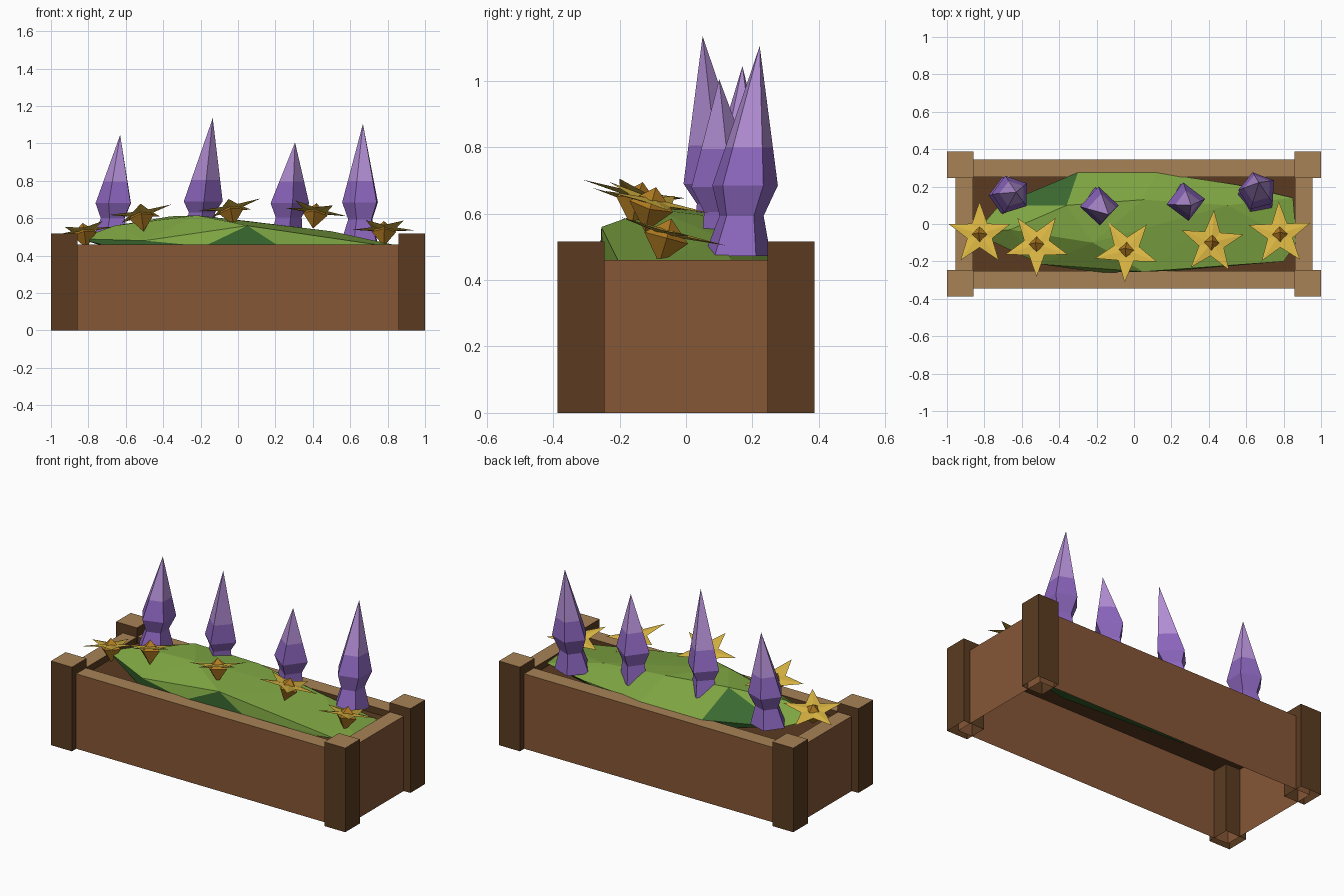
import bpy, bmesh
from math import sin, cos, pi, radians
from mathutils import Vector

if "Cube" in bpy.data.objects:
    bpy.data.objects.remove(bpy.data.objects["Cube"])


def material(name, r, g, b):
    """Flat material from an 8-bit display colour."""
    col = [((c / 255 + 0.055) / 1.055) ** 2.4 for c in (r, g, b)] + [1]
    m = bpy.data.materials.new(name)
    m.use_nodes = True
    m.diffuse_color = col
    m.node_tree.nodes["Principled BSDF"].inputs["Base Color"].default_value = col
    return m


WALL = material("plank brown", 134, 87, 54)
POST = material("dark brown", 91, 59, 33)
RIM = material("cut wood", 168, 130, 86)
MOSS = material("leaf green", 126, 165, 66)
SHADE = material("deep green", 58, 106, 48)
PETAL = material("gold", 216, 180, 66)
CUP = material("amber", 178, 124, 34)
LILAC = material("light lilac", 178, 142, 212)
VIOLET = material("violet", 140, 102, 190)


def finish(name, bm, mats, fix_normals=False):
    if fix_normals:
        bmesh.ops.recalc_face_normals(bm, faces=bm.faces)
    mesh = bpy.data.meshes.new(name)
    bm.to_mesh(mesh)
    bm.free()
    for m in mats:
        mesh.materials.append(m)
    obj = bpy.data.objects.new(name, mesh)
    bpy.context.collection.objects.link(obj)


def loft(bm, rings, mats):
    """Bridge equal-length point rings, one material index per band."""
    loops = [[bm.verts.new(p) for p in ring] for ring in rings]
    for lower, upper, mat in zip(loops, loops[1:], mats):
        n = len(lower)
        for i in range(n):
            j = (i + 1) % n
            f = bm.faces.new((lower[i], lower[j], upper[j], upper[i]))
            f.material_index = mat
    return loops


def fan(bm, loop, apex, mat):
    """Close a vertex loop with triangles to one point."""
    for a, b in zip(loop, loop[1:] + loop[:1]):
        bm.faces.new((a, b, apex)).material_index = mat


def rect(hx, hy, z, cx=0, cy=0):
    return [(cx + sx * hx, cy + sy * hy, z)
            for sx, sy in ((-1, -1), (1, -1), (1, 1), (-1, 1))]


# Planter shell: outer walls, flat rim, short inner walls; open below
bm = bmesh.new()
loft(bm, [rect(.955, .345, 0), rect(.955, .345, .46),
          rect(.86, .25, .46), rect(.86, .25, .42)], [0, 1, 2])
finish("planter_walls", bm, [WALL, RIM, POST])

# Soil sheet
bm = bmesh.new()
bm.faces.new([bm.verts.new(p) for p in rect(.955, .345, .42)])
finish("soil", bm, [POST])

# Corner posts, open below, with pale tops
for side, sx in (("right", -1), ("left", 1)):
    for end, sy in (("front", -1), ("back", 1)):
        bm = bmesh.new()
        cx, cy = sx * .929, sy * .316
        loops = loft(bm, [rect(.071, .071, 0, cx, cy), rect(.071, .071, .517, cx, cy)], [0])
        bm.faces.new(loops[-1]).material_index = 1
        finish(f"post_{end}_{side}", bm, [POST, RIM])

# Faceted moss mound, reaching below the soil
outline = [(-.85, -.05, .49), (-.72, .1, .46), (-.3, .275, .46), (.12, .275, .46),
           (.55, .21, .45), (.85, .14, .45), (.87, -.1, .45), (.8, -.2, .45),
           (.22, -.25, .45), (.05, -.255, .56), (-.18, -.26, .45), (-.5, -.215, .48)]
crown = [(-.66, -.03, .56), (-.36, .1, .61), (-.22, -.1, .615), (.05, .13, .585),
         (.5, .1, .53)]
base = [(-.5, -.2, .4), (.3, -.24, .4), (-.35, 0, .34), (.25, 0, .34),
        (-.3, .25, .4), (.2, .25, .4)]
bm = bmesh.new()
for p in outline + crown + base:
    bm.verts.new(p)
hull = bmesh.ops.convex_hull(bm, input=bm.verts)
bmesh.ops.delete(bm, geom=[v for v in hull["geom_interior"]
                           if isinstance(v, bmesh.types.BMVert)], context="VERTS")
bmesh.ops.recalc_face_normals(bm, faces=bm.faces)
for f in bm.faces:
    c = f.calc_center_median()
    f.material_index = int((f.normal.z < .1 and c.x < .15) or f.normal.z < -.3
                           or (c.x < -.4 and c.y > .1))
finish("moss_mound", bm, [MOSS, SHADE])


# Flower spikes: flared foot, neck, wide belly, long tip, leaning from the foot
def spike(name, x, y, tip, sides, turn, foot, belly, foot_r):
    tip = Vector(tip)

    def ring(r, z):
        t = (z - foot) / (tip.z - foot)
        px, py = x + (tip.x - x) * t, y + (tip.y - y) * t
        return [(px + r * cos(turn + 2 * pi * i / sides),
                 py + r * sin(turn + 2 * pi * i / sides), z) for i in range(sides)]

    R, cut = .104, belly + .115
    neck = (foot + belly) / 2 + .015
    cut_r = R * (tip.z - cut) / (tip.z - belly)
    bm = bmesh.new()
    loops = loft(bm, [ring(foot_r, foot), ring(.07, neck), ring(R, belly),
                      ring(cut_r, cut)], [1, 1, 1])
    bm.faces.new(loops[0]).material_index = 1
    fan(bm, loops[-1], bm.verts.new(tip), 0)
    finish(name, bm, [LILAC, VIOLET], True)


spike("spike_far_right", -.672, .152, (-.63, .17, 1.045), 5, radians(35), .49, .68, .105)
spike("spike_mid_right", -.203, .112, (-.135, .05, 1.135), 4, radians(2), .54, .69, .085)
spike("spike_mid_left", .262, .13, (.305, .1, 1.005), 4, radians(8), .5, .68, .085)
spike("spike_far_left", .657, .153, (.668, .222, 1.105), 5, radians(33), .472, .685, .106)


# Star flowers: thin five-petal star pierced by a four-sided pointed bud
def flower(name, x, y, z, turn, slope_x, slope_y):
    def place(r, a, h):
        u, v = r * cos(a), r * sin(a)
        return (x + u - slope_x * h, y + v - slope_y * h,
                z + h + slope_x * u + slope_y * v)

    bm = bmesh.new()
    star = [bm.verts.new(place(.07 if i % 2 else .174, turn + i * pi / 5,
                               0 if i % 2 else .006)) for i in range(10)]
    fan(bm, star, bm.verts.new(place(0, 0, .006)), 0)
    fan(bm, star[::-1], bm.verts.new(place(0, 0, -.012)), 0)
    finish(name + "_petals", bm, [PETAL], True)

    bm = bmesh.new()
    belt = [bm.verts.new(place(.066, turn + i * pi / 2, -.018)) for i in range(4)]
    fan(bm, belt, bm.verts.new(place(0, 0, .04)), 0)
    fan(bm, belt[::-1], bm.verts.new(place(0, 0, -.095)), 0)
    finish(name + "_bud", bm, [CUP], True)


flower("flower_1", -.825, -.055, .535, radians(90), .15, -.2)
flower("flower_2", -.52, -.11, .625, radians(270), .17, -.27)
flower("flower_3", -.04, -.14, .655, radians(267), .18, -.25)
flower("flower_4", .415, -.1, .64, radians(86), -.15, -.25)
flower("flower_5", .78, -.055, .545, radians(92), 0, -.27)
